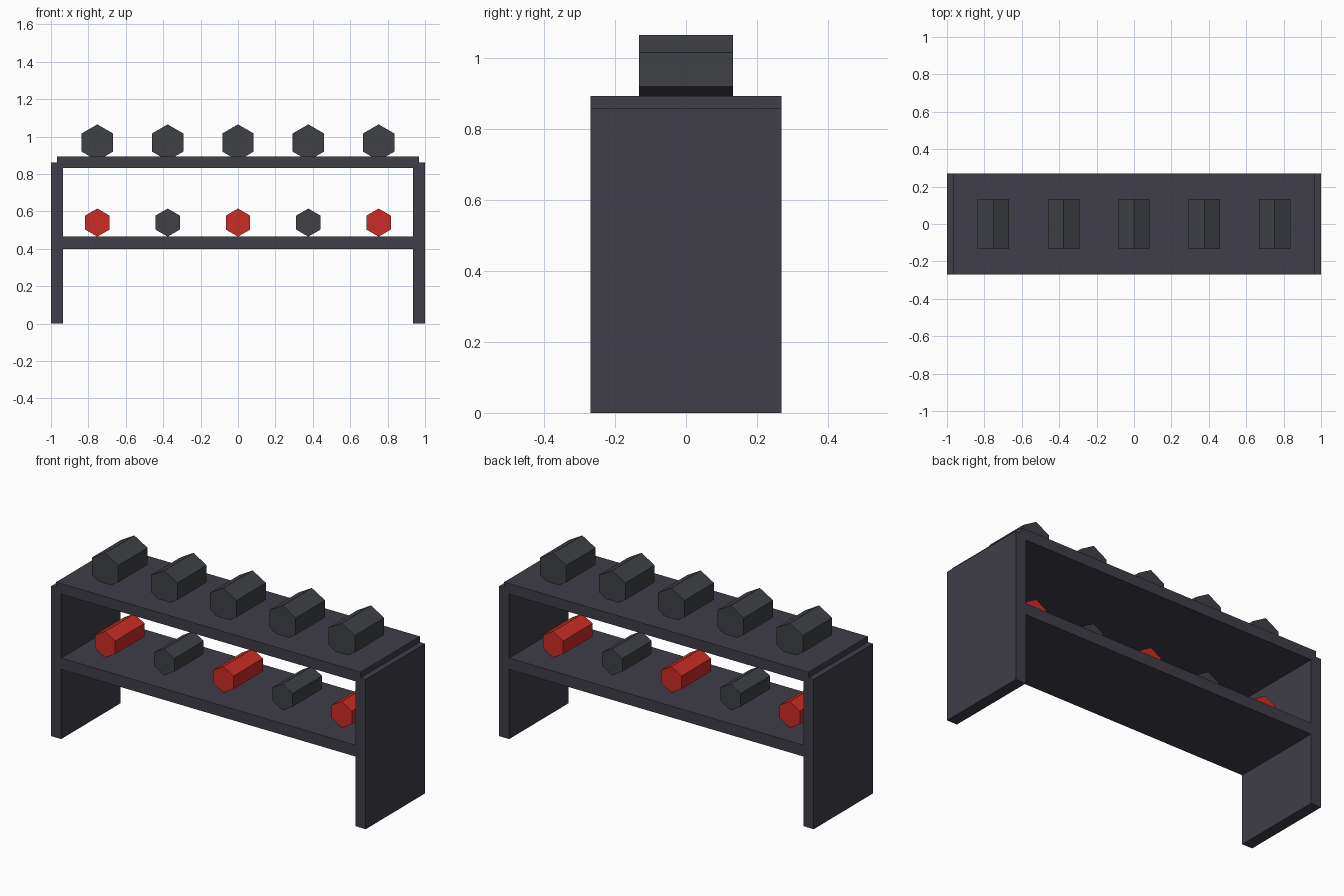
import bpy, math

if "Cube" in bpy.data.objects:
    bpy.data.objects.remove(bpy.data.objects["Cube"], do_unlink=True)


def make_material(name, color):
    mat = bpy.data.materials.new(name)
    mat.use_nodes = True
    mat.diffuse_color = color
    mat.node_tree.nodes["Principled BSDF"].inputs["Base Color"].default_value = color
    return mat


frame_grey = make_material("frame grey", (0.05, 0.048, 0.065, 1))
weight_grey = make_material("weight grey", (0.05, 0.052, 0.06, 1))
weight_red = make_material("weight red", (0.6, 0.025, 0.018, 1))

DEPTH = 0.538


def board(name, x0, x1, z0, z1):
    bpy.ops.mesh.primitive_cube_add(size=1, location=((x0 + x1) / 2, 0, (z0 + z1) / 2))
    obj = bpy.context.object
    obj.name = name
    obj.scale = (x1 - x0, DEPTH, z1 - z0)
    bpy.ops.object.transform_apply(location=False, rotation=False, scale=True)
    obj.data.materials.append(frame_grey)


def hex_weight(name, x, z, radius, mat):
    # Hexagonal bar lying along y with a corner pointing up
    bpy.ops.mesh.primitive_cylinder_add(vertices=6, radius=radius, depth=0.266,
                                        location=(x, 0, z), rotation=(math.pi / 2, 0, 0))
    obj = bpy.context.object
    obj.name = name
    obj.data.materials.append(mat)


# Side panels and shelves
board("left_side_panel", 0.935, 1.0, 0, 0.86)
board("right_side_panel", -1.0, -0.935, 0, 0.86)
board("lower_shelf", -0.935, 0.935, 0.4, 0.465)
board("upper_shelf", -0.967, 0.967, 0.832, 0.893)

# Rows of weights: large above, small alternating colours below
for i in range(5):
    x = (i - 2) * 0.376
    hex_weight(f"upper_weight_{i + 1}", x, 0.968, 0.097, weight_grey)
    hex_weight(f"lower_weight_{i + 1}", x, 0.54, 0.075,
               weight_grey if i % 2 else weight_red)
